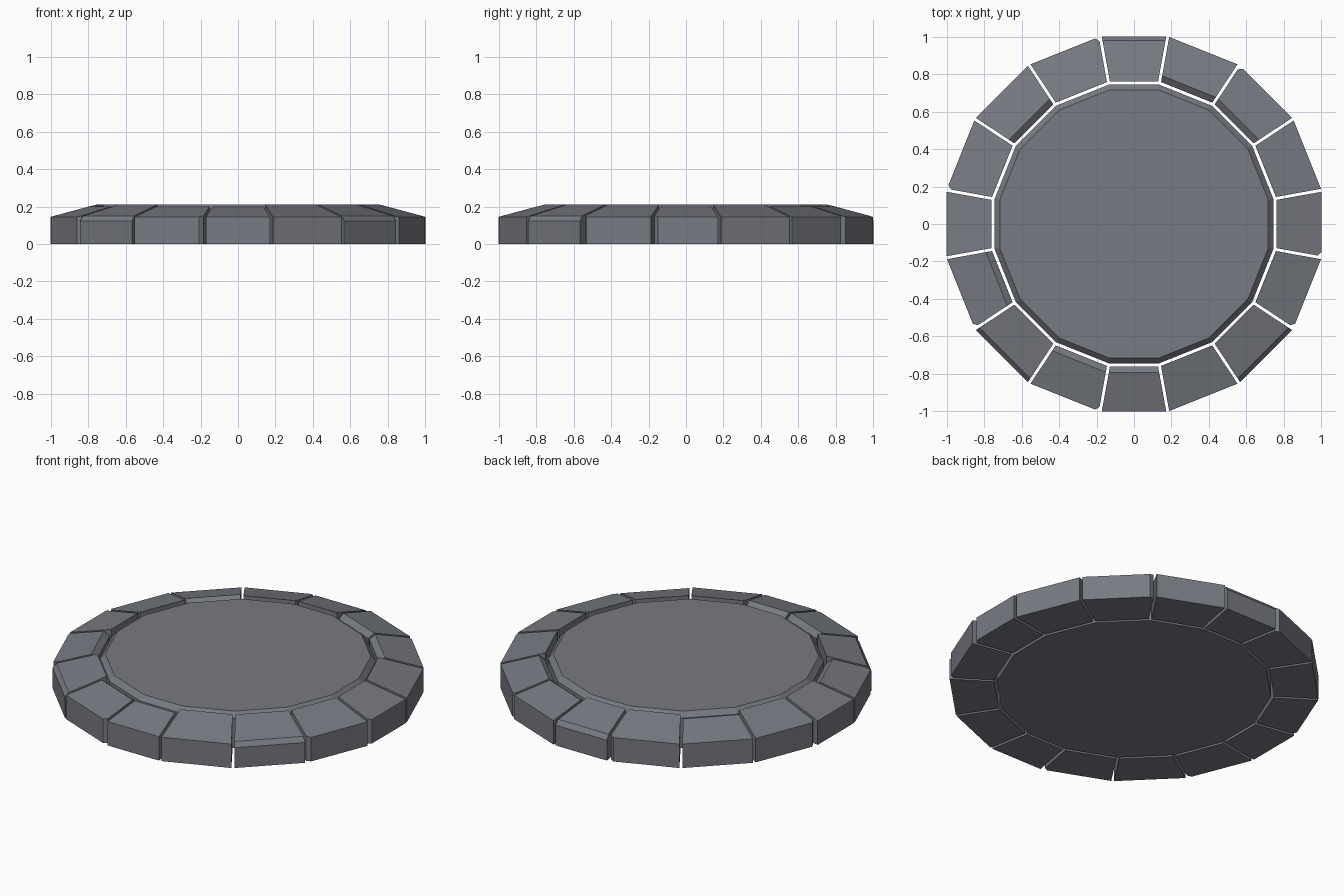
import bpy, bmesh, math
from mathutils import Vector

if "Cube" in bpy.data.objects:
    bpy.data.objects.remove(bpy.data.objects["Cube"])

# Single stone colour
grey = bpy.data.materials.new("slate_grey")
grey.diffuse_color = (0.185, 0.196, 0.224, 1)
grey.use_nodes = True
grey.node_tree.nodes["Principled BSDF"].inputs["Base Color"].default_value = grey.diffuse_color

# Joint angles between the stones, repeated on each quarter
ANGLES = [math.radians(q * 90 + a) for q in range(4) for a in (10.2, 33.4, 56.6, 79.8)]
GAP = 0.008


def ring_point(a, r, z):
    return Vector((r * math.cos(a), r * math.sin(a), z))


def finish(bm, name):
    bmesh.ops.recalc_face_normals(bm, faces=bm.faces[:])
    me = bpy.data.meshes.new(name)
    bm.to_mesh(me)
    bm.free()
    me.materials.append(grey)
    ob = bpy.data.objects.new(name, me)
    bpy.context.collection.objects.link(ob)


def loft(bm, rings):
    """Closed solid from stacked rings of points, bottom to top."""
    loops = [[bm.verts.new(p) for p in ring] for ring in rings]
    bm.faces.new(loops[0][::-1])
    bm.faces.new(loops[-1])
    n = len(loops[0])
    for lo, hi in zip(loops, loops[1:]):
        for i in range(n):
            j = (i + 1) % n
            bm.faces.new((lo[i], lo[j], hi[j], hi[i]))
    return loops


# Central slab with chamfered rim
bm = bmesh.new()
loft(bm, [[ring_point(a, r, z) for a in ANGLES]
          for r, z in ((0.757, 0), (0.757, 0.18), (0.729, 0.21))])
finish(bm, "centre_slab")

# Chipped edges: i inner top, o outer top, c / w outer upright on ccw / cw side
CHIPS = {0: "w", 2: "ic", 3: "i", 4: "o", 5: "w", 6: "i", 7: "c", 9: "ic",
         10: "o", 11: "ic", 12: "i", 14: "o", 15: "w"}


def stone(k):
    a0, a1 = ANGLES[k - 1], ANGLES[k]
    s0 = Vector((-math.sin(a0), math.cos(a0), 0)) * GAP
    s1 = Vector((math.sin(a1), -math.cos(a1), 0)) * GAP

    def ring(zi, zo):
        return [ring_point(a0, 0.772, zi) + s0, ring_point(a0, 1.0175, zo) + s0,
                ring_point(a1, 1.0175, zo) + s1, ring_point(a1, 0.772, zi) + s1]

    bm = bmesh.new()
    lo, hi = loft(bm, [ring(0, 0), ring(0.21, 0.145)])
    spots = {"i": (hi[0], hi[3], 0.035), "o": (hi[1], hi[2], 0.022),
             "w": (lo[1], hi[1], 0.022), "c": (lo[2], hi[2], 0.022)}
    # bevel one edge at a time; inner and outer chips never share a corner
    for chip in CHIPS.get(k, ""):
        u, v, width = spots[chip]
        edge = bm.edges.get((u, v))
        if edge:
            bmesh.ops.bevel(bm, geom=[edge], offset=width, offset_type='OFFSET',
                            segments=1, profile=0.5, affect='EDGES')
    finish(bm, "rim_stone_%02d" % k)


# Ring of sixteen separate rim stones
for k in range(16):
    stone(k)
